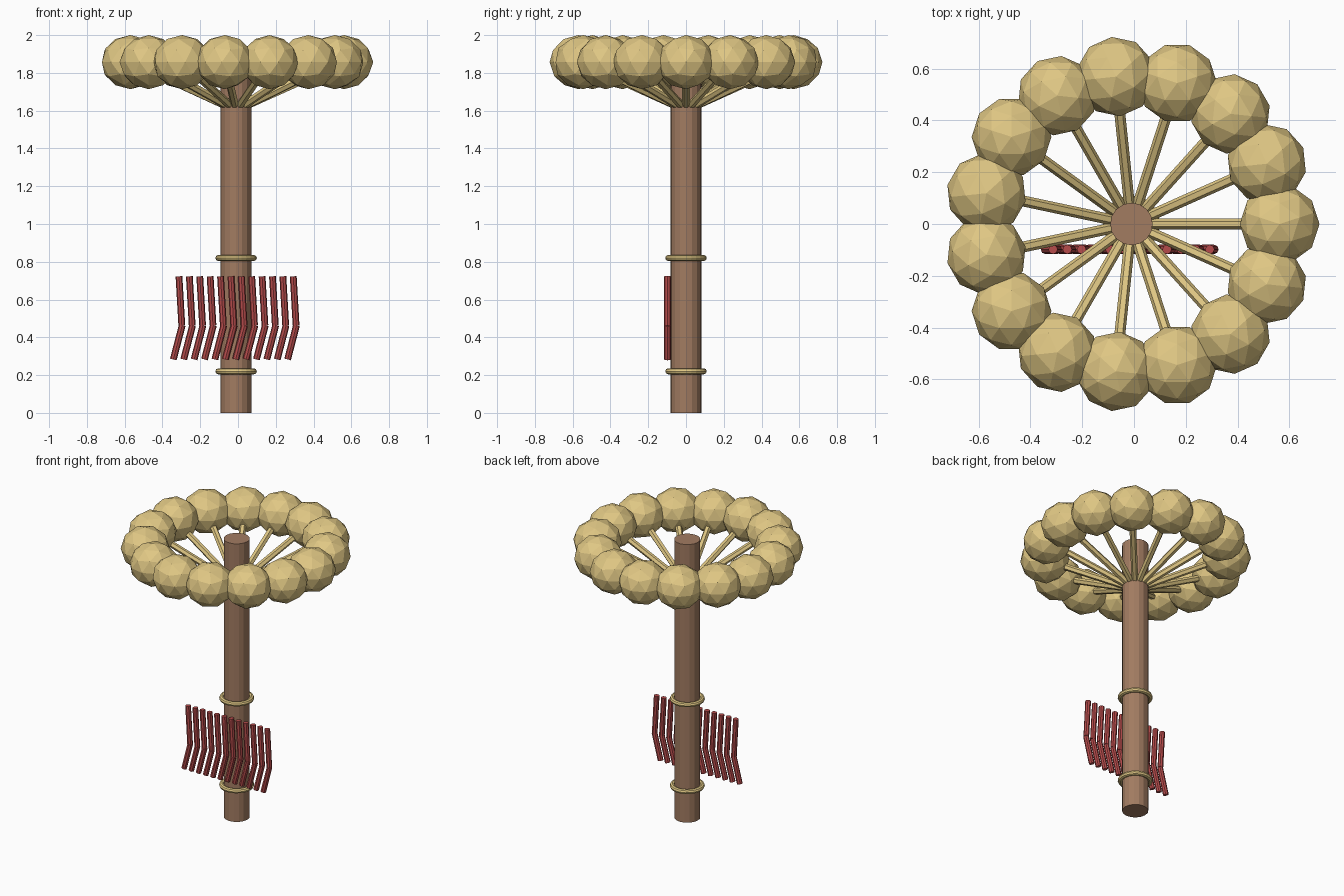
import bpy, math
from mathutils import Vector

if "Cube" in bpy.data.objects:
    bpy.data.objects.remove(bpy.data.objects["Cube"])

CX = -0.01          # axis of the post
COUNT = 15          # spokes and balls in the crown


def material(name, rgb):
    m = bpy.data.materials.new(name)
    m.diffuse_color = (*rgb, 1)
    m.use_nodes = True
    m.node_tree.nodes["Principled BSDF"].inputs["Base Color"].default_value = m.diffuse_color
    return m


wood = material("wood", (0.36, 0.20, 0.12))
gold = material("gold", (0.74, 0.57, 0.23))
red = material("red", (0.46, 0.07, 0.07))


def finish(name, mat):
    ob = bpy.context.object
    ob.name = name
    ob.data.materials.append(mat)
    return ob


def rod(name, a, b, r, sides, mat, smooth=False):
    """Cylinder running from point a to point b."""
    a, b = Vector(a), Vector(b)
    d = b - a
    bpy.ops.mesh.primitive_cylinder_add(vertices=sides, radius=r, depth=d.length,
                                        location=(a + b) / 2)
    ob = finish(name, mat)
    ob.rotation_euler = (0, math.acos(d.z / d.length), math.atan2(d.y, d.x))
    if smooth:
        bpy.ops.object.shade_smooth_by_angle(angle=math.radians(30))
    return ob


# Central post
rod("post", (CX, 0, 0), (CX, 0, 1.92), 0.082, 16, wood)

# Two collars round the post
for name, z in (("lower_collar", 0.22), ("upper_collar", 0.82)):
    bpy.ops.mesh.primitive_torus_add(major_radius=0.094, minor_radius=0.016,
                                     major_segments=24, minor_segments=8,
                                     location=(CX, 0, z))
    finish(name, gold)

# Crown: rising spokes, each ending in a faceted ball
for i in range(COUNT):
    t = 2 * math.pi * i / COUNT
    tip = (CX + 0.572 * math.cos(t), 0.572 * math.sin(t), 1.857)
    rod(f"spoke_{i + 1}", (CX, 0, 1.60), tip, 0.021, 6, gold)
    bpy.ops.mesh.primitive_ico_sphere_add(subdivisions=2, radius=0.154, location=tip,
                                          rotation=(0, 0, t + math.pi / 2))
    ball = finish(f"ball_{i + 1}", gold)
    ball.scale = (1, 1, 0.93)

# Row of bent red bars across the front of the post
for i in range(12):
    x = CX + (i - 5.5) * 0.055
    y = -0.098
    rod(f"bar_upper_{i + 1}", (x, y, 0.723), (x + 0.015, y, 0.463), 0.018, 8, red)
    rod(f"bar_lower_{i + 1}", (x + 0.017, y, 0.463), (x - 0.030, y, 0.283), 0.018, 8, red)
